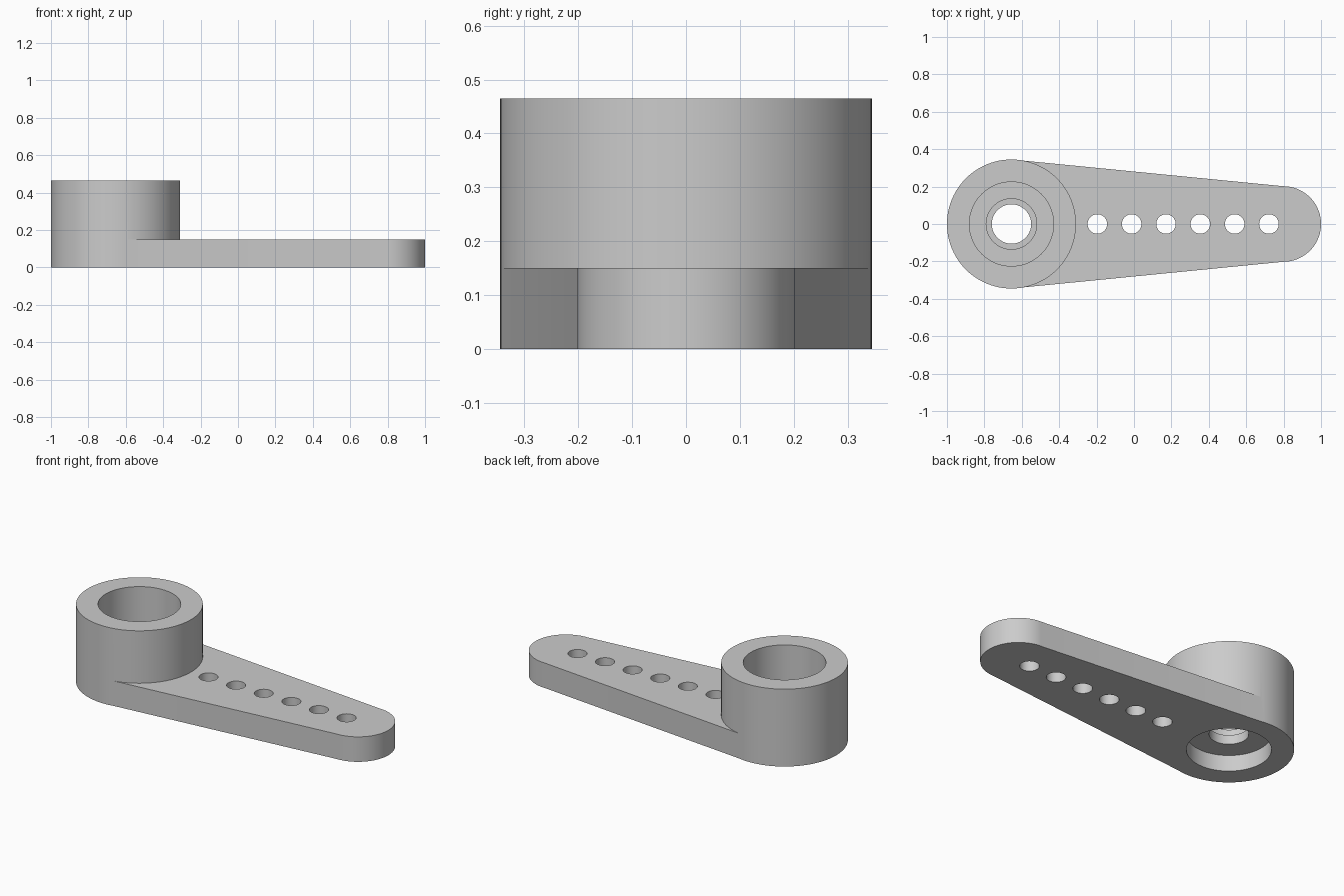
import bpy
import bmesh
from math import cos, sin, pi, radians

cube = bpy.data.objects.get("Cube")
if cube:
    bpy.data.objects.remove(cube, do_unlink=True)

HUB_X, HUB_R, HUB_H = -0.655, 0.345, 0.465
TIP_X, TIP_R, ARM_H = 0.798, 0.202, 0.15

grey = bpy.data.materials.new("plain grey")
grey.use_nodes = True
grey.diffuse_color = (0.6, 0.6, 0.6, 1)
grey.node_tree.nodes["Principled BSDF"].inputs["Base Color"].default_value = (0.6, 0.6, 0.6, 1)


def prism(name, outline, z0, z1):
    """Extrude a flat outline from z0 to z1."""
    bm = bmesh.new()
    face = bm.faces.new([bm.verts.new((x, y, z0)) for x, y in outline])
    ext = bmesh.ops.extrude_face_region(bm, geom=[face])
    verts = [g for g in ext["geom"] if isinstance(g, bmesh.types.BMVert)]
    bmesh.ops.translate(bm, verts=verts, vec=(0, 0, z1 - z0))
    bmesh.ops.recalc_face_normals(bm, faces=bm.faces)
    mesh = bpy.data.meshes.new(name)
    bm.to_mesh(mesh)
    bm.free()
    mesh.materials.append(grey)
    obj = bpy.data.objects.new(name, mesh)
    bpy.context.collection.objects.link(obj)
    return obj


def arc(cx, r, start=0, end=2 * pi, n=96, closed=False):
    return [(cx + r * cos(start + (end - start) * i / n),
             r * sin(start + (end - start) * i / n)) for i in range(n + closed)]


def combine(target, other, operation):
    """Apply a boolean and discard the helper."""
    bpy.context.view_layer.objects.active = target
    mod = target.modifiers.new(operation, 'BOOLEAN')
    mod.operation, mod.solver, mod.object = operation, 'EXACT', other
    bpy.ops.object.modifier_apply(modifier=mod.name)
    bpy.data.objects.remove(other, do_unlink=True)


# Round hub joined to a tapered arm with a rounded tip
lever = prism("lever_arm", arc(HUB_X, HUB_R), 0, HUB_H)
arm = prism("arm", [(HUB_X, HUB_R), (HUB_X, -HUB_R)]
            + arc(TIP_X, TIP_R, -pi / 2, pi / 2, 48, True), 0, ARM_H)
combine(lever, arm, 'UNION')

# Hub bores: bottom pocket, through hole, screw seat, top bore
for r, z0, z1 in ((0.225, -0.1, 0.095), (0.105, 0.05, 0.3),
                  (0.135, 0.15, 0.3), (0.225, 0.2, 0.6)):
    combine(lever, prism("bore", arc(HUB_X, r), z0, z1), 'DIFFERENCE')

# Row of linkage holes
for i in range(6):
    hole = prism("hole", arc(-0.196 + 0.1835 * i, 0.052, n=48), -0.1, 0.3)
    combine(lever, hole, 'DIFFERENCE')

# Smooth round walls, sharp rims
bpy.ops.object.select_all(action='DESELECT')
lever.select_set(True)
bpy.context.view_layer.objects.active = lever
bpy.ops.object.shade_smooth_by_angle(angle=radians(25))
